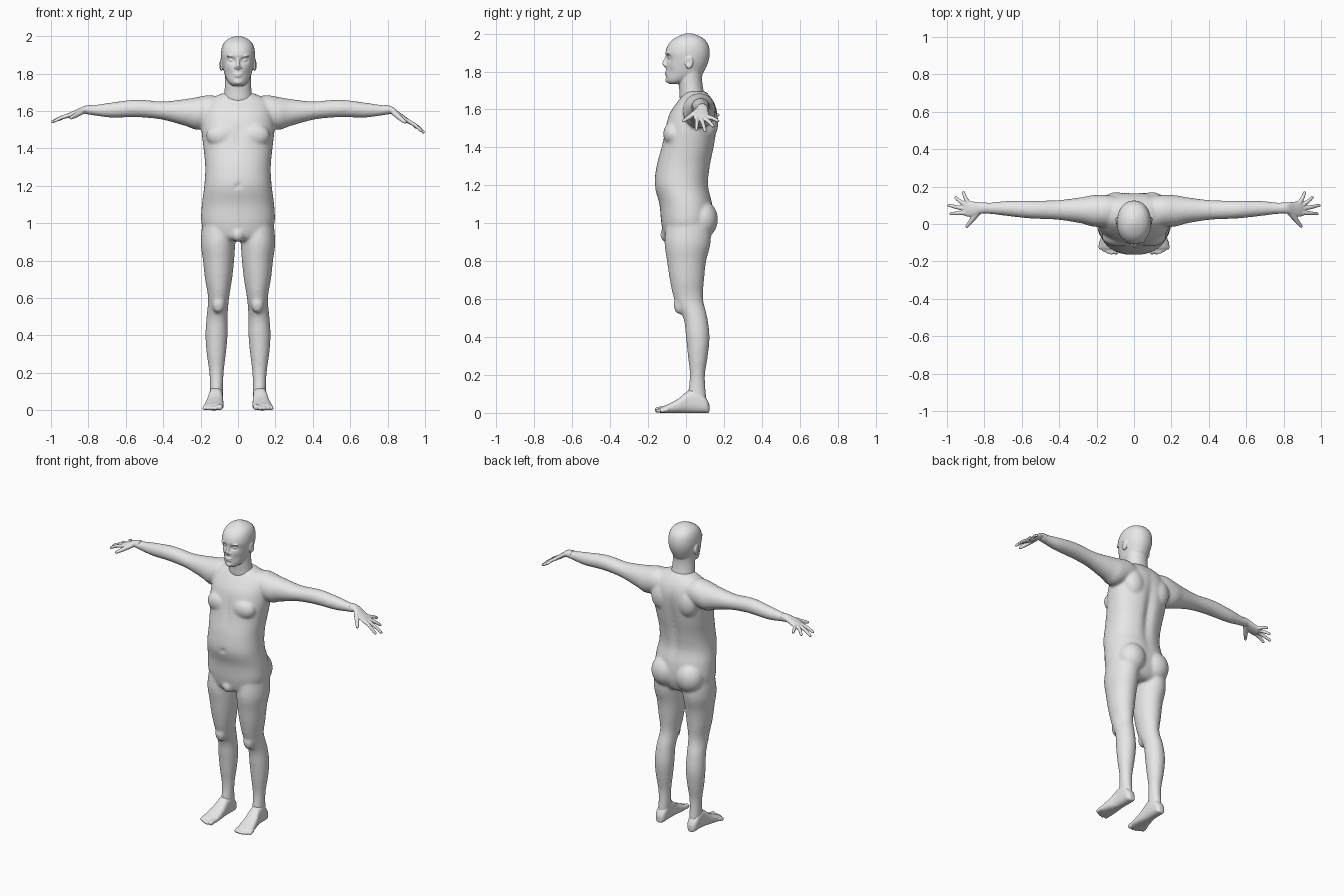
import bpy, bmesh, math
from mathutils import Vector, Matrix

old = bpy.data.objects.get("Cube")
if old:
    bpy.data.objects.remove(old, do_unlink=True)

skin = bpy.data.materials.new("plain grey")
skin.use_nodes = True
skin.diffuse_color = (0.8, 0.8, 0.8, 1)
skin.node_tree.nodes["Principled BSDF"].inputs["Base Color"].default_value = (0.8, 0.8, 0.8, 1)


def spline(rows, steps=5):
    """Smooth a list of section rows with a Catmull-Rom curve."""
    pts = [Vector(r) for r in rows]
    pts = [pts[0]] + pts + [pts[-1]]
    out = []
    for a, b, c, d in zip(pts, pts[1:], pts[2:], pts[3:]):
        for k in range(steps):
            t = k / steps
            out.append(b + (c - a) * (t / 2) + (a * 2 - b * 5 + c * 4 - d) * (t * t / 2)
                       + (b * 3 - a - c * 3 + d) * (t ** 3 / 2))
    return out + [pts[-1]]


def loft(bm, rows, place, n=40, power=2.0):
    """Skin rounded sections; place(row, c, s) gives a point on a section."""
    rings = []
    for row in spline(rows):
        ring = []
        for i in range(n):
            a = math.tau * i / n
            c, s = (math.copysign(abs(f) ** (2 / power), f) for f in (math.cos(a), math.sin(a)))
            ring.append(bm.verts.new(place(row, c, s)))
        rings.append(ring)
    for r, q in zip(rings, rings[1:]):
        for i in range(n):
            j = (i + 1) % n
            bm.faces.new((r[i], r[j], q[j], q[i]))
    bm.faces.new(rings[0][::-1])
    bm.faces.new(rings[-1])


def upright(side=1):
    # rows: z, centre x, front y, back y, half width
    return lambda r, c, s: (side * (r[1] + r[4] * c), (r[2] + r[3]) / 2 + (r[3] - r[2]) / 2 * s, r[0])


def sideways(side):
    # rows: x, centre y, centre z, half depth, half height
    return lambda r, c, s: (side * r[0], r[1] + r[3] * c, r[2] + r[4] * s)


def lengthways(side):
    # rows: y, centre x, half width, height above the ground
    return lambda r, c, s: (side * (r[1] + r[2] * c), r[0], r[3] * (0.5 + 0.5 * s))


def blob(bm, centre, size, side=1):
    x, y, z = centre
    m = Matrix.Translation((x * side, y, z)) @ Matrix.Diagonal((*size, 1))
    bmesh.ops.create_uvsphere(bm, u_segments=32, v_segments=20, radius=1, matrix=m)


def tube(bm, points, side=1):
    """Round digit through points (x, y, z, radius) with rounded ends."""
    axis = (Vector(points[-1][:3]) - Vector(points[0][:3])).normalized()
    u = axis.orthogonal().normalized()
    v = axis.cross(u)

    def place(r, c, s):
        p = Vector(r[:3]) + (u * c + v * s) * r[3]
        return (side * p.x, p.y, p.z)
    loft(bm, points, place, n=16)
    for p in (points[0], points[-1]):
        blob(bm, p[:3], (p[3],) * 3, side)


def dent(bm, centre, radii, offset):
    for v in bm.verts:
        d = sum(((a - b) / r) ** 2 for a, b, r in zip(v.co, centre, radii))
        if d < 9:
            v.co += Vector(offset) * math.exp(-d)


def fuse(name, bm, voxel, smoothing):
    """Merge the overlapping volumes into one smooth skin."""
    bmesh.ops.recalc_face_normals(bm, faces=bm.faces[:])
    mesh = bpy.data.meshes.new(name)
    bm.to_mesh(mesh)
    bm.free()
    ob = bpy.data.objects.new(name, mesh)
    bpy.context.collection.objects.link(ob)
    rm = ob.modifiers.new("merge", 'REMESH')
    rm.mode = 'VOXEL'
    rm.voxel_size = voxel
    sm = ob.modifiers.new("soften", 'SMOOTH')
    sm.factor = 0.5
    sm.iterations = smoothing
    dg = bpy.context.evaluated_depsgraph_get()
    ob.data = bpy.data.meshes.new_from_object(ob.evaluated_get(dg))
    ob.modifiers.clear()
    ob.data.materials.clear()
    ob.data.materials.append(skin)
    ob.data.shade_smooth()


SIDES = ((1, "left", 0.66), (-1, "right", 0.36))

# torso
body = bmesh.new()
loft(body, [(.905, 0, -.09, .09, .09), (.93, 0, -.115, .12, .16), (1.0, 0, -.13, .142, .195),
            (1.1, 0, -.14, .14, .193), (1.2, 0, -.165, .12, .18), (1.3, 0, -.155, .13, .175),
            (1.4, 0, -.13, .15, .184), (1.5, 0, -.11, .165, .195), (1.57, 0, -.09, .168, .19),
            (1.62, 0, -.06, .157, .18), (1.66, 0, -.03, .135, .155), (1.695, 0, -.005, .105, .085)],
     upright(), n=64, power=2.25)
blob(body, (0, -.1, .94), (.035, .036, .04))
for side, label, droop in SIDES:
    blob(body, (.09, .085, 1.02), (.09, .083, .1), side)       # buttock
    blob(body, (.085, -.07, 1.47), (.085, .05, .065), side)    # chest
    blob(body, (.095, .12, 1.53), (.07, .05, .09), side)       # shoulder blade
    # arm
    loft(body, [(.08, .07, 1.6, .075, .07), (.15, .07, 1.6, .085, .085), (.22, .07, 1.587, .084, .087),
                (.28, .073, 1.592, .07, .072), (.4, .075, 1.602, .053, .049), (.5, .076, 1.612, .049, .047),
                (.57, .078, 1.613, .047, .046), (.68, .083, 1.605, .04, .04),
                (.76, .084, 1.604, .031, .029), (.82, .085, 1.606, .029, .022)], sideways(side))
    # leg
    loft(body, [(1.02, .1, -.1, .13, .088), (.9, .107, -.113, .13, .092), (.8, .104, -.1, .106, .083),
                (.7, .104, -.085, .095, .072), (.6, .104, -.062, .09, .056), (.5, .112, -.014, .113, .056),
                (.4, .115, 0, .124, .059), (.3, .116, .01, .115, .051), (.2, .115, .02, .1, .038),
                (.1, .115, .01, .105, .035), (.04, .117, 0, .11, .035)], upright(side))
    blob(body, (.104, -.035, .57), (.034, .03, .05), side)     # kneecap
dent(body, (0, .16, 1.35), (.028, .1, .2), (0, -.02, 0))       # spine
dent(body, (0, -.12, 1.47), (.02, .06, .07), (0, .008, 0))     # breastbone
dent(body, (0, -.165, 1.2), (.012, .03, .012), (0, .012, 0))   # navel
fuse("body", body, .008, 8)

# head and neck
head = bmesh.new()
loft(head, [(1.6, 0, -.02, .11, .08), (1.66, 0, -.033, .107, .08), (1.7, 0, -.035, .092, .073),
            (1.76, 0, -.04, .085, .069), (1.82, 0, -.04, .09, .07)], upright())
loft(head, [(1.735, 0, -.09, -.03, .028), (1.75, 0, -.102, .02, .048), (1.78, 0, -.105, .08, .066),
            (1.82, 0, -.105, .105, .078), (1.86, 0, -.103, .12, .087), (1.9, 0, -.108, .125, .091),
            (1.94, 0, -.095, .118, .086), (1.97, 0, -.068, .097, .071), (1.99, 0, -.032, .063, .044),
            (2.001, 0, 0, .03, .012)], upright(), n=64, power=2.15)
for side, label, droop in SIDES:
    dent(head, (side * .034, -.09, 1.872), (.02, .04, .015), (0, .016, 0))   # eye socket
    dent(head, (side * .05, -.09, 1.8), (.02, .04, .025), (0, .006, 0))      # cheek hollow
tube(head, [(0, -.097, 1.886, .008), (0, -.108, 1.86, .009), (0, -.115, 1.84, .012), (0, -.107, 1.83, .01)])
blob(head, (0, -.099, 1.797), (.025, .014, .0055))     # upper lip
blob(head, (0, -.099, 1.786), (.021, .014, .0055))     # lower lip
blob(head, (0, -.09, 1.755), (.024, .02, .016))        # chin
for side, label, droop in SIDES:
    blob(head, (.034, -.08, 1.872), (.015, .013, .01), side)      # eye
    blob(head, (.034, -.09, 1.895), (.027, .014, .007), side)     # brow
    blob(head, (.013, -.105, 1.833), (.008, .011, .007), side)    # nostril
    blob(head, (.09, .016, 1.848), (.012, .022, .034), side)      # ear
    dent(head, (side * .104, .012, 1.85), (.02, .011, .018), (-side * .01, 0, 0))
fuse("head", head, .004, 3)

# hands: base and tip of each finger as x, y
FINGERS = [((.885, .112), (.918, .168)), ((.9, .1), (.96, .142)),
           ((.905, .082), (.997, .1)), ((.9, .06), (.985, .055))]
for side, label, droop in SIDES:
    def drop(x):
        return 1.608 - droop * max(0, x - .815)
    hand = bmesh.new()
    loft(hand, [(x, y, drop(x), hy, hz) for x, y, hy, hz in
                ((.78, .085, .029, .025), (.82, .085, .03, .021), (.86, .08, .04, .018),
                 (.895, .083, .043, .015), (.912, .083, .036, .01))], sideways(side))
    for (bx, by), (tx, ty) in FINGERS:
        mx, my = (bx + tx) / 2, (by + ty) / 2
        tube(hand, [(bx, by, drop(bx), .012), (mx, my, drop(mx) + .003, .0105),
                    (tx - .006, ty, drop(tx), .0085)], side)
    tube(hand, [(.835, .06, drop(.835) - .004, .016), (.868, .02, drop(.868) - .012, .013),
                (.893, -.012, drop(.893) - .016, .009)], side)    # thumb
    fuse(label + "_hand", hand, .004, 3)

    # foot with toes from the big one outwards
    foot = bmesh.new()
    loft(foot, [(.123, .117, .016, .045), (.105, .117, .032, .08), (.06, .117, .037, .125),
                (.01, .119, .039, .115), (-.04, .124, .046, .075), (-.09, .129, .052, .048),
                (-.125, .131, .05, .033), (-.135, .131, .045, .026)], lengthways(side), power=2.6)
    toe_tips = [-.148, -.153, -.148, -.138, -.126]
    for i, tip in enumerate(toe_tips):
        r = .016 if i == 0 else .0115
        x = .095 if i == 0 else .099 + .0195 * i
        tube(foot, [(x, -.1, r + .006, r), (x + .002, tip, r, r)], side)
    fuse(label + "_foot", foot, .005, 3)
